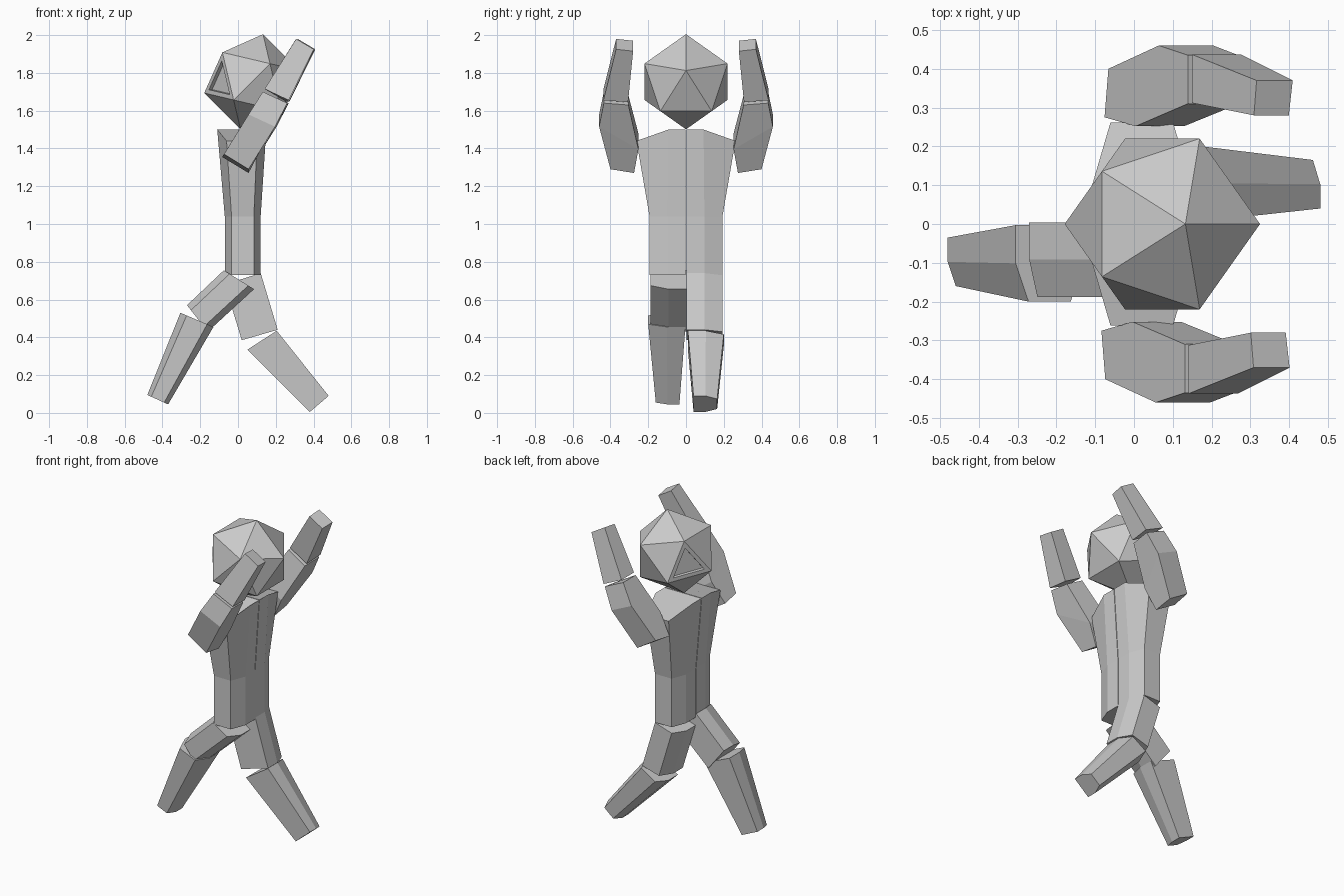
import bpy, bmesh, math
from mathutils import Vector

if "Cube" in bpy.data.objects:
    bpy.data.objects.remove(bpy.data.objects["Cube"])

grey = bpy.data.materials.new("plain_grey")
grey.diffuse_color = (0.6, 0.6, 0.6, 1)
grey.use_nodes = True
grey.node_tree.nodes["Principled BSDF"].inputs["Base Color"].default_value = grey.diffuse_color


def finish(name, bm):
    bmesh.ops.recalc_face_normals(bm, faces=bm.faces)
    me = bpy.data.meshes.new(name)
    bm.to_mesh(me)
    bm.free()
    me.materials.append(grey)
    ob = bpy.data.objects.new(name, me)
    bpy.context.collection.objects.link(ob)
    return ob


def loft(name, rings):
    """Skin rings of equal point count and cap both ends."""
    bm = bmesh.new()
    vs = [[bm.verts.new(p) for p in r] for r in rings]
    n = len(vs[0])
    for a, b in zip(vs, vs[1:]):
        for i in range(n):
            j = (i + 1) % n
            bm.faces.new((a[i], a[j], b[j], b[i]))
    bm.faces.new(vs[0])
    bm.faces.new(vs[-1])
    return finish(name, bm)


def half_octagon(a, b, inner, outer, drop=0.0, bevel=0.19):
    """Section between (x, z) points a and b: flat inside, bevelled outside."""
    a, b = Vector(a), Vector(b)
    mid = (inner + outer) / 2 if not drop else inner + (outer - inner) * 0.35
    p, q = a.lerp(b, bevel), b.lerp(a, bevel)
    return [(a.x, inner, a.y), (a.x, mid, a.y), (p.x, outer, p.y - drop),
            (q.x, outer, q.y - drop), (b.x, mid, b.y), (b.x, inner, b.y)]


# torso in two mirrored halves, split by a hairline gap
for side, label in ((1, "left"), (-1, "right")):
    loft("torso_" + label, [
        half_octagon((-0.07, 0.73), (0.12, 0.73), 0.002 * side, 0.193 * side),
        half_octagon((-0.07, 1.04), (0.12, 1.04), 0.002 * side, 0.193 * side),
        half_octagon((-0.11, 1.50), (0.15, 1.50), 0.002 * side, 0.262 * side, 0.06),
    ])

# legs in mid stride
loft("left_thigh", [
    half_octagon((-0.07, 0.68), (0.12, 0.74), 0.003, 0.193),
    half_octagon((0.02, 0.385), (0.21, 0.44), 0.003, 0.193)])
loft("left_shin", [
    half_octagon((0.05, 0.335), (0.205, 0.435), 0.01, 0.20),
    half_octagon((0.38, 0.005), (0.48, 0.09), 0.04, 0.165)])
loft("right_thigh", [
    half_octagon((-0.075, 0.755), (0.085, 0.655), 0.004, -0.188),
    half_octagon((-0.27, 0.57), (-0.16, 0.43), 0.004, -0.188)])
loft("right_shin", [
    half_octagon((-0.305, 0.53), (-0.13, 0.455), -0.003, -0.20),
    half_octagon((-0.48, 0.095), (-0.37, 0.045), -0.035, -0.16)])

# raised arms: boxes that bow outward, forearm separated at the elbow
upper = [
    [(-0.08, 0.275, 1.355), (-0.07, 0.40, 1.37), (0.06, 0.40, 1.29), (0.06, 0.275, 1.27)],
    [(0.0, 0.252, 1.48), (0.06, 0.46, 1.58), (0.20, 0.46, 1.515), (0.125, 0.252, 1.395)],
    [(0.135, 0.31, 1.70), (0.135, 0.435, 1.70), (0.265, 0.435, 1.64), (0.255, 0.305, 1.63)]]
fore = [
    [(0.145, 0.312, 1.715), (0.145, 0.437, 1.715), (0.272, 0.437, 1.655), (0.265, 0.307, 1.645)],
    [(0.305, 0.28, 1.97), (0.312, 0.37, 1.98), (0.405, 0.37, 1.925), (0.395, 0.28, 1.915)]]
for side, label in ((1, "left"), (-1, "right")):
    shift = 0.004 * side
    for part, rings in (("upper_arm", upper), ("forearm", fore)):
        loft(label + "_" + part,
             [[(x + shift, y * side, z) for x, y, z in r] for r in rings])

# head: twenty-sided solid tilted about the side axis
H = 0.136
PHI = (1 + math.sqrt(5)) / 2
C = Vector((0.073, 0, 1.753))
U = Vector((1, 0, -1)).normalized()
V = Vector((1, 0, 1)).normalized()
Y = Vector((0, 1, 0))
bm = bmesh.new()
for s in (-1, 1):
    for t in (-1, 1):
        for u, v, y in ((0, s, t * PHI), (s, t * PHI, 0), (s * PHI, 0, t)):
            bm.verts.new(C + H * (u * U + v * V + y * Y))
bmesh.ops.convex_hull(bm, input=bm.verts)
bmesh.ops.recalc_face_normals(bm, faces=bm.faces)
# recessed triangular eyes on the two front cheek faces
bm.faces.ensure_lookup_table()
for target in (Vector((-0.094, -0.119, 1.755)), Vector((-0.094, 0.119, 1.755))):
    f = min(bm.faces, key=lambda k: (k.calc_center_median() - target).length)
    bmesh.ops.inset_individual(bm, faces=[f], thickness=0.046, depth=0)
    bmesh.ops.inset_individual(bm, faces=[f], thickness=0.002, depth=-0.02)
finish("head", bm)
